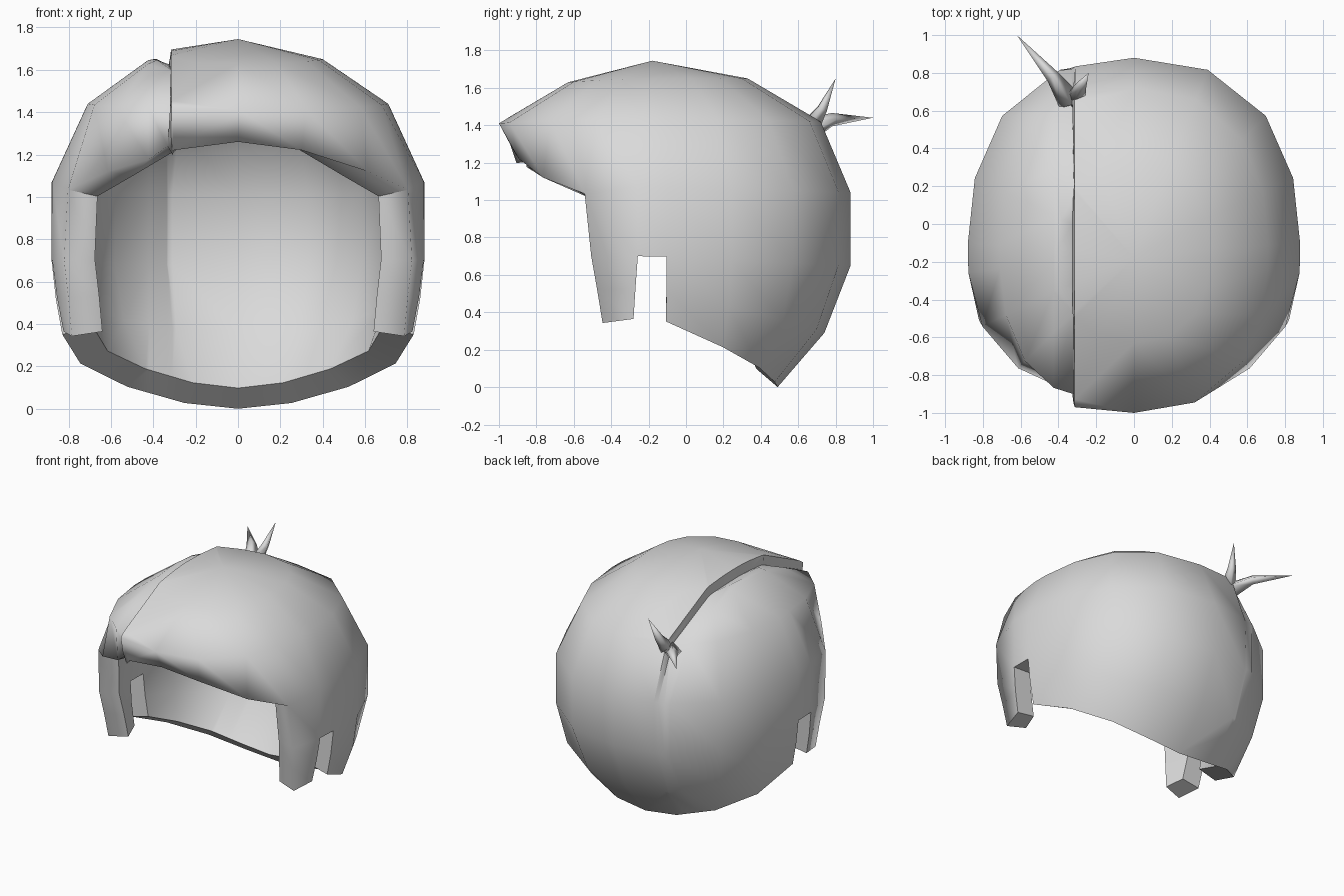
import bpy, bmesh
from math import sin, cos, asin, radians, degrees
from mathutils import Vector

old = bpy.data.objects.get("Cube")
if old:
    bpy.data.objects.remove(old, do_unlink=True)

GREY = (0.7, 0.7, 0.7, 1.0)
mat = bpy.data.materials.new("hair grey")
mat.use_nodes = True
mat.diffuse_color = GREY
mat.node_tree.nodes["Principled BSDF"].inputs["Base Color"].default_value = GREY


def make_object(name, bm):
    mesh = bpy.data.meshes.new(name)
    bm.to_mesh(mesh)
    bm.free()
    mesh.materials.append(mat)
    obj = bpy.data.objects.new(name, mesh)
    bpy.context.collection.objects.link(obj)
    bpy.ops.object.select_all(action="DESELECT")
    obj.select_set(True)
    bpy.context.view_layer.objects.active = obj
    return obj


# Profiles from crown to hem: (radius, height) towards front, side and back
CENTRE_Y = -0.15
FRONT = [(.48, 1.63), (.85, 1.41), (.77, 1.26), (.78, .7), (.7, .45), (.7, .15)]
SIDE = [(.40, 1.65), (.71, 1.44), (.88, 1.07), (.88, .7), (.86, .53), (.83, .37)]
BACK = [(.48, 1.65), (.87, 1.42), (1.03, 1.04), (1.03, .65), (.89, .29), (.64, 0)]
FRINGE_CORNER_Z = 0.98
BURN, NOTCH_FRONT, NOTCH_BACK = -26, -7, 3
half = [-90, -68, -45, BURN, NOTCH_FRONT, NOTCH_BACK, 25, 46, 68]
angles = half + [90] + [180 - a for a in reversed(half[1:])]


def latitude(angle):
    """Angle from the side towards the back, the same on left and right."""
    return round(degrees(asin(sin(radians(angle)))))


def cap_point(row, angle):
    """Blend the side profile into the front or back one around the head."""
    side = 1 if cos(radians(angle)) > 0 else -1
    if row > 2 and latitude(angle) == BURN:  # sideburn tapers downwards
        angle += side * (row - 1.2) * 1.4
    if row > 3 and latitude(angle) == NOTCH_FRONT:
        angle -= side * (row - 3)
    c, s = cos(radians(angle)), sin(radians(angle))
    (ra, za), (rb, zb) = SIDE[row], (BACK if s > 0 else FRONT)[row]
    if row == 2 and s < -0.3:
        za = FRINGE_CORNER_Z
    n = 2.4
    r = ((abs(c) / ra) ** n + (abs(s) / rb) ** n) ** (-1 / n)
    w = s if s > 0 else s * s
    return (r * c, CENTRE_Y + r * s, za + (zb - za) * w)


# Hair cap with fringe, sideburns and ear notches
bm = bmesh.new()
crown = bm.verts.new((0, -0.18, 1.745))
grid = [[bm.verts.new(cap_point(i, a)) for a in angles] for i in range(len(SIDE))]
count = len(angles)
for j in range(count):
    k = (j + 1) % count
    end = angles[k] if k else 270
    mid = latitude((angles[j] + end) / 2)
    last = 2 if mid < BURN else 3 if NOTCH_FRONT < mid < NOTCH_BACK else 5
    bm.faces.new((crown, grid[0][j], grid[0][k]))
    for i in range(last):
        bm.faces.new((grid[i][j], grid[i + 1][j], grid[i + 1][k], grid[i][k]))
bmesh.ops.delete(bm, geom=[v for v in bm.verts if not v.link_faces], context="VERTS")
outer_count = len(bm.verts)

cap = make_object("hair_cap", bm)
shell = cap.modifiers.new("thickness", "SOLIDIFY")
shell.thickness = 0.15
shell.offset = -1
bpy.ops.object.modifier_apply(modifier=shell.name)

# Square the ear notches and keep the rims crisp, except the rounded front hem
bm = bmesh.new()
bm.from_mesh(cap.data)
bm.verts.ensure_lookup_table()
for i in range(outer_count):
    p = bm.verts[i].co
    if abs(p.x) > 0.7 and -0.32 < p.y < -0.08 and p.z < 0.75:
        bm.verts[i + outer_count].co.y = p.y
bm.normal_update()
for f in bm.faces:
    f.smooth = True
for e in bm.edges:
    front_hem = all(v.index < outer_count and v.co.y < -0.4 for v in e.verts)
    e.smooth = front_hem or e.calc_face_angle(0) < radians(60)

# Parting: a raised edge beside a sunken one, on the outside only
PARTING = {-0.31: 0.025, -0.335: -0.04, -0.42: 0.01}
for x in PARTING:
    bmesh.ops.bisect_plane(bm, geom=bm.verts[:] + bm.edges[:] + bm.faces[:],
                           dist=0.001, plane_co=(x, 0, 0), plane_no=(1, 0, 0))
bm.normal_update()
moves = {}
for v in bm.verts:
    outside = v.normal.dot(v.co - Vector((0, -0.1, 0.7))) > 0
    for x, push in PARTING.items():
        if outside and v.co.z > 1.0 and abs(v.co.x - x) < 0.003:
            moves[v] = v.normal * push * min((v.co.z - 1.0) / 0.2, 1)
for e in bm.edges:
    a, b = e.verts
    if a in moves and b in moves and abs(a.co.x - b.co.x) < 0.005 and a.co.x > -0.4:
        e.smooth = False
for v, shift in moves.items():
    v.co += shift
bm.to_mesh(cap.data)
bm.free()


# Loose tufts at the back of the crown
def tuft(name, path, radii):
    bm = bmesh.new()
    pts = [Vector(p) for p in path]
    rings = []
    for p, q, r in zip(pts, pts[1:], radii):
        turn = (q - p).to_track_quat("Z", "Y")
        rings.append([bm.verts.new(p + turn @ Vector((r * cos(radians(a)), r * sin(radians(a)), 0)))
                      for a in range(0, 360, 90)])
    tip = bm.verts.new(pts[-1])
    bm.faces.new(list(reversed(rings[0])))
    for i in range(4):
        k = (i + 1) % 4
        for lo, hi in zip(rings, rings[1:]):
            bm.faces.new((lo[i], lo[k], hi[k], hi[i]))
        bm.faces.new((rings[-1][i], rings[-1][k], tip))
    make_object(name, bm)
    bpy.ops.object.shade_smooth_by_angle(angle=radians(100))


tuft("long_tuft", [(-.34, .65, 1.37), (-.43, .78, 1.43), (-.62, 1.0, 1.44)], [.065, .036])
tuft("short_tuft", [(-.31, .66, 1.38), (-.28, .73, 1.49), (-.24, .8, 1.65)], [.055, .03])
